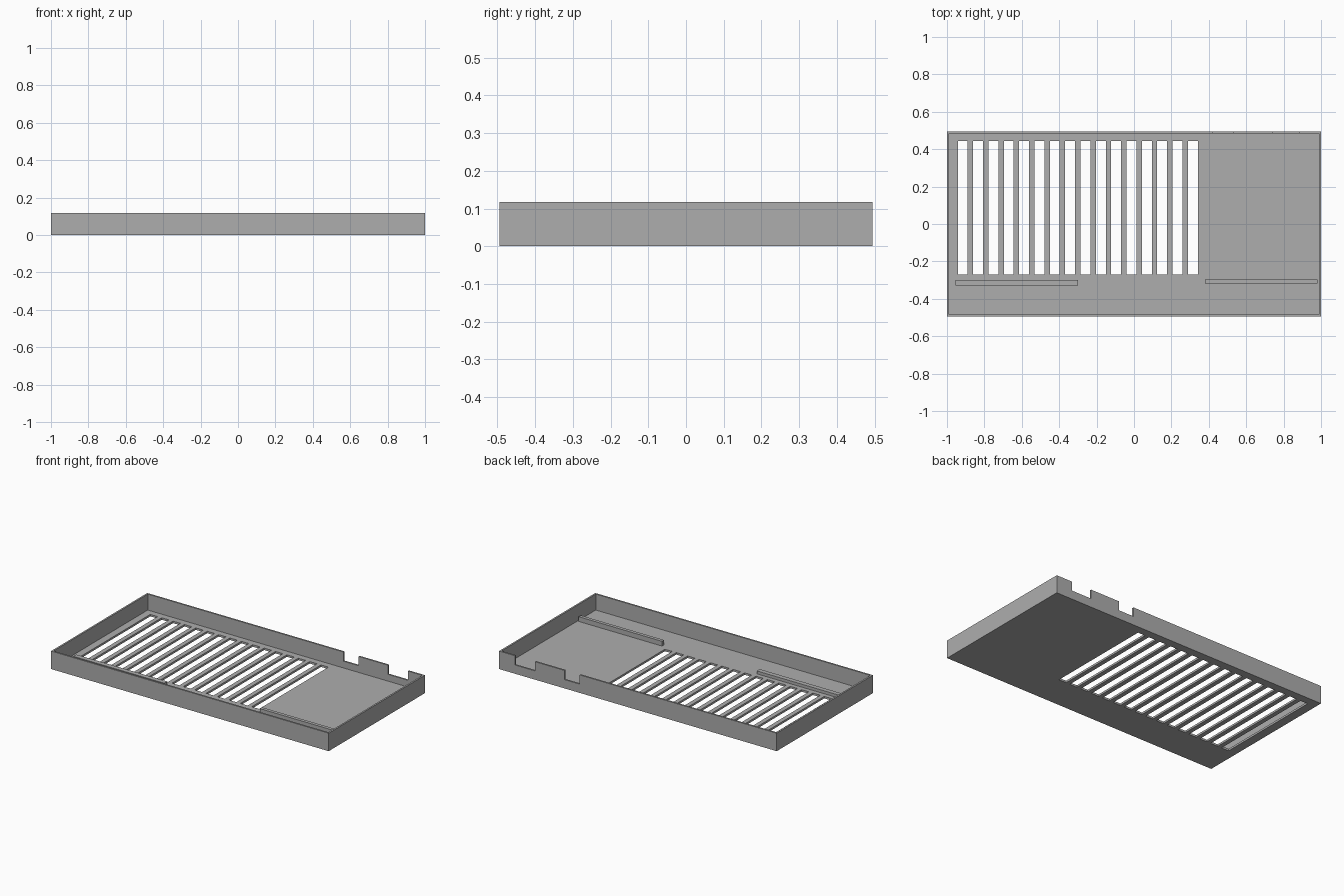
import bpy, bmesh
from mathutils import Vector

if "Cube" in bpy.data.objects:
    bpy.data.objects.remove(bpy.data.objects["Cube"], do_unlink=True)

LENGTH, DEPTH, HEIGHT = 2.0, 0.99, 0.117
WALL, FLOOR = 0.011, 0.013
HX, HY = LENGTH / 2, DEPTH / 2

grey = bpy.data.materials.new("plain_grey")
grey.use_nodes = True
colour = (0.42, 0.42, 0.42, 1)
grey.diffuse_color = colour
grey.node_tree.nodes["Principled BSDF"].inputs["Base Color"].default_value = colour


def finish(name, bm):
    bmesh.ops.recalc_face_normals(bm, faces=bm.faces[:])
    mesh = bpy.data.meshes.new(name)
    bm.to_mesh(mesh)
    bm.free()
    mesh.materials.append(grey)
    obj = bpy.data.objects.new(name, mesh)
    bpy.context.collection.objects.link(obj)
    return obj


def extrude(bm, offset):
    """Thicken the flat faces of bm along an offset."""
    result = bmesh.ops.extrude_face_region(bm, geom=bm.faces[:], use_keep_orig=True)
    verts = [g for g in result["geom"] if isinstance(g, bmesh.types.BMVert)]
    bmesh.ops.translate(bm, verts=verts, vec=Vector(offset))


def box(name, x0, x1, y0, y1, z0, z1):
    bm = bmesh.new()
    bm.faces.new([bm.verts.new((x, y, z0)) for x, y in
                  ((x0, y0), (x1, y0), (x1, y1), (x0, y1))])
    extrude(bm, (0, 0, z1 - z0))
    return finish(name, bm)


# Floor: a plate of cells, leaving out the ventilation slots
SLOTS, FIRST, PITCH, SLOT_WIDTH = 16, -0.942, 0.082, 0.053
xs = [-HX]
for i in range(SLOTS):
    start = FIRST + i * PITCH
    xs += [start, start + SLOT_WIDTH]
xs.append(HX)
ys = [-HY, -0.27, 0.443, HY]

bm = bmesh.new()
grid = [[bm.verts.new((x, y, 0)) for y in ys] for x in xs]
for i in range(len(xs) - 1):
    for j in range(len(ys) - 1):
        if i % 2 == 1 and j == 1:
            continue
        bm.faces.new((grid[i][j], grid[i + 1][j], grid[i + 1][j + 1], grid[i][j + 1]))
extrude(bm, (0, 0, FLOOR))
finish("slotted_floor", bm)

# Plain walls
box("front_wall", -HX, HX, -HY, -HY + WALL, FLOOR, HEIGHT)
for name, x in (("right_wall", -HX), ("left_wall", HX - WALL)):
    box(name, x, x + WALL, -HY + WALL, HY - WALL, FLOOR, HEIGHT)

# Back wall: outline with two connector notches in its top edge
NOTCH_BOTTOM = 0.057
outline = [(-HX, FLOOR), (-HX, HEIGHT)]
for a, b in ((0.42, 0.53), (0.74, 0.885)):
    outline += [(a, HEIGHT), (a, NOTCH_BOTTOM), (b, NOTCH_BOTTOM), (b, HEIGHT)]
outline += [(HX, HEIGHT), (HX, FLOOR)]
bm = bmesh.new()
bm.faces.new([bm.verts.new((x, HY, z)) for x, z in outline])
extrude(bm, (0, -WALL, 0))
finish("notched_back_wall", bm)

# Support ribs on the floor
box("right_rib", -0.955, -0.3, -0.33, -0.3, FLOOR, 0.032)
box("left_rib", 0.38, 0.98, -0.318, -0.296, FLOOR, 0.044)
